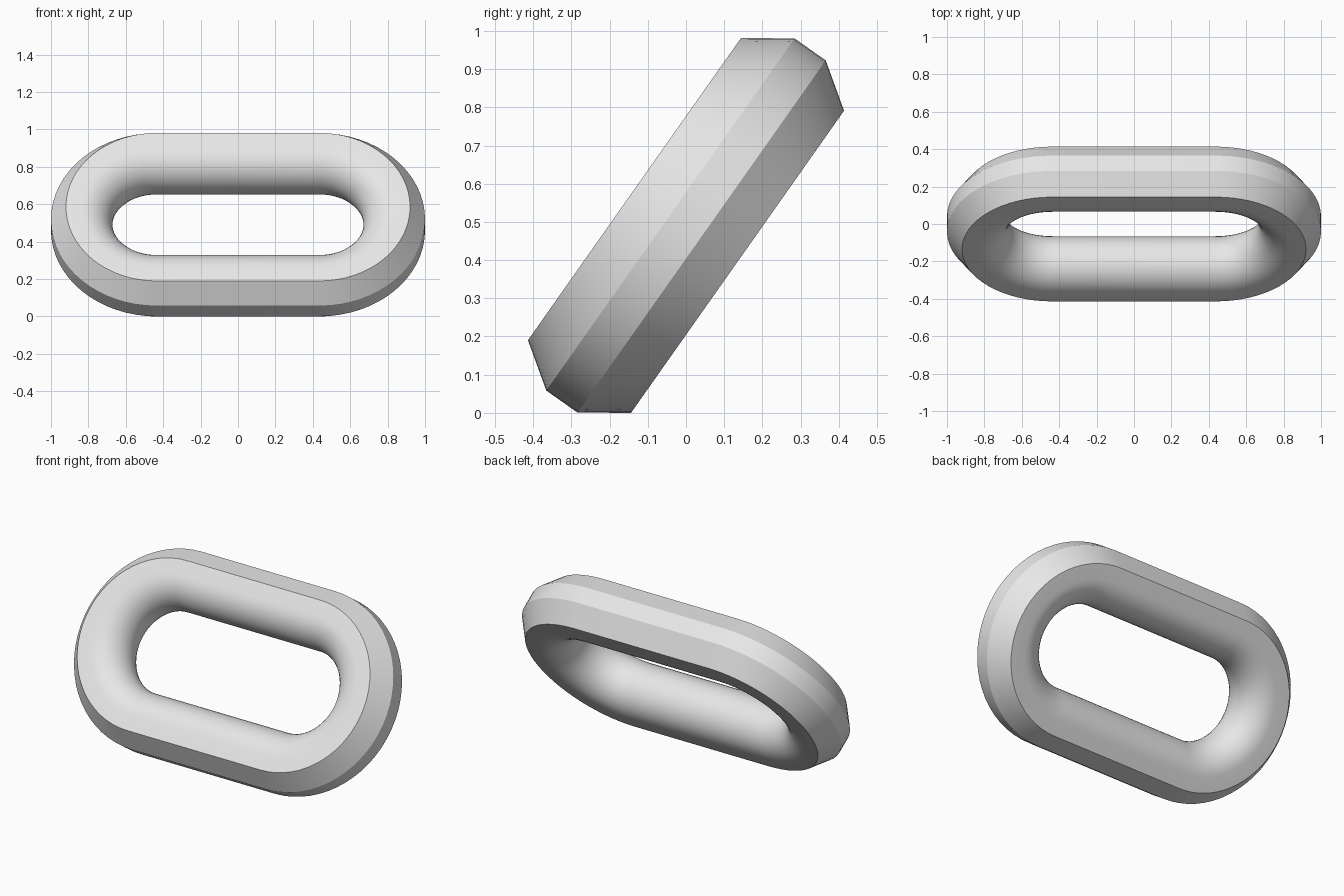
import bpy
import bmesh
from math import sin, cos, pi
from mathutils import Vector, Matrix

if "Cube" in bpy.data.objects:
    bpy.data.objects.remove(bpy.data.objects["Cube"], do_unlink=True)

HALF_STRAIGHT = 0.436   # half length of the straight bars
BAR_CENTRE = 0.4        # end bend radius to the middle of the bar
BAR_RADIUS = 0.165
END_STEPS = 32
INNER_STEPS = 20

# Bar section (radius, depth): chamfered outside, half round inside
section = [(0.484, -0.165), (0.564, -0.05), (0.564, 0.05), (0.484, 0.165)]
for i in range(INNER_STEPS + 1):
    a = pi / 2 + pi * i / INNER_STEPS
    section.append((BAR_CENTRE + BAR_RADIUS * cos(a), BAR_RADIUS * sin(a)))

# Sweep the section around a stadium-shaped loop
bm = bmesh.new()
rings = []
for side, start in ((1, -pi / 2), (-1, pi / 2)):
    for i in range(END_STEPS + 1):
        t = start + pi * i / END_STEPS
        rings.append([bm.verts.new((side * HALF_STRAIGHT + r * cos(t), r * sin(t), w))
                      for r, w in section])

count = len(section)
for k, ring in enumerate(rings):
    following = rings[(k + 1) % len(rings)]
    for j in range(count):
        m = (j + 1) % count
        bm.faces.new((ring[j], following[j], following[m], ring[m]))
bmesh.ops.recalc_face_normals(bm, faces=bm.faces)

# Lean the link back and lift it onto the ground
along = Vector((0, 0.576, 0.817)).normalized()
across = Vector((1, 0, 0))
normal = across.cross(along)
lean = Matrix((across, along, normal)).transposed().to_4x4()
bm.transform(lean)
lowest = min(v.co.z for v in bm.verts)
bm.transform(Matrix.Translation((0, 0, -lowest)))

mesh = bpy.data.meshes.new("chain_link")
bm.to_mesh(mesh)
bm.free()
link = bpy.data.objects.new("chain_link", mesh)
bpy.context.collection.objects.link(link)

# Plain grey metal
grey = bpy.data.materials.new("light_grey")
grey.use_nodes = True
colour = (0.8, 0.8, 0.8, 1)
grey.diffuse_color = colour
grey.node_tree.nodes["Principled BSDF"].inputs["Base Color"].default_value = colour
mesh.materials.append(grey)

# Smooth surfaces with crisp chamfer edges
bpy.ops.object.select_all(action="DESELECT")
link.select_set(True)
bpy.context.view_layer.objects.active = link
bpy.ops.object.shade_smooth_by_angle(angle=pi / 6)
